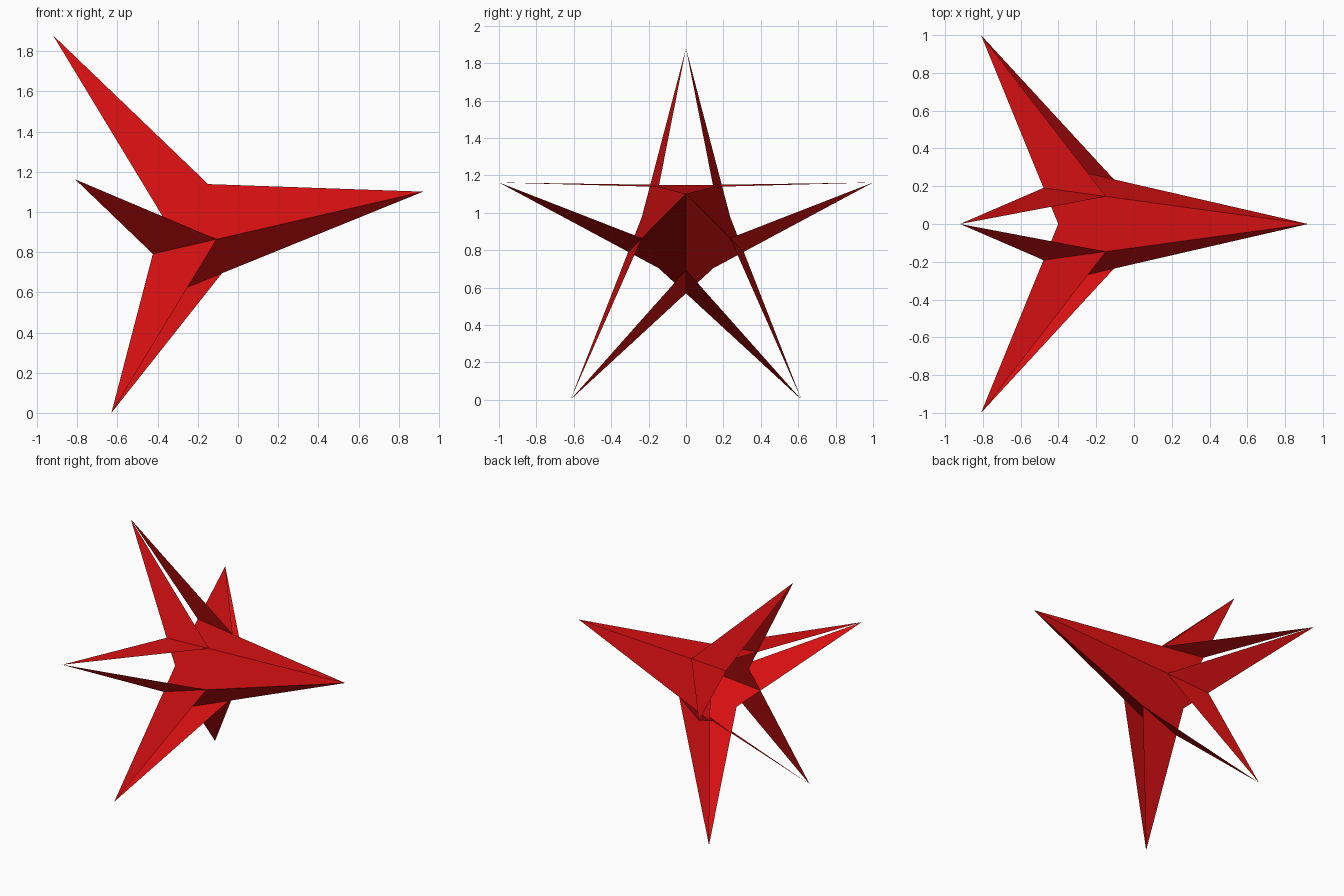
import bpy, bmesh, math
from mathutils import Vector, Matrix

cube = bpy.data.objects.get("Cube")
if cube:
    bpy.data.objects.remove(cube, do_unlink=True)

# Single red material
red = bpy.data.materials.new("bright_red")
red.use_nodes = True
colour = (0.68, 0.005, 0.006, 1.0)
red.diffuse_color = colour
bsdf = next(n for n in red.node_tree.nodes if n.type == 'BSDF_PRINCIPLED')
bsdf.inputs["Base Color"].default_value = colour

# Proportions: panels are equilateral triangles with sides of 2
PHI = (1 + math.sqrt(5)) / 2
RADIUS = 1 / math.sin(math.radians(72))    # ring of the five rear tips
LENGTH = math.sqrt(4 - RADIUS ** 2)        # ring centre to nose
NOTCH = 2 / PHI ** 4                       # depth of the notch in each triangle side
TILT = math.radians(8.8)                   # nose pitched upward

nose = Vector((LENGTH, 0, 0))
tips = []
for i in range(5):
    a = math.radians(72 * i)
    tips.append(Vector((0, RADIUS * math.sin(a), RADIUS * math.cos(a))))


def star_panel(bm, a, b, c, outward):
    """Flat three-pointed star cut from the triangle a, b, c."""
    centre = (a + b + c) / 3
    pts = []
    for p, q in ((a, b), (b, c), (c, a)):
        pts += [p, centre.lerp((p + q) / 2, NOTCH)]
    face = bm.faces.new([bm.verts.new(p) for p in pts])
    face.normal_update()
    if face.normal.dot(outward) < 0:
        face.normal_flip()


# Five crossing panels share the nose; each reaches two rear tips
bm = bmesh.new()
for i in range(5):
    star_panel(bm, nose, tips[(i + 1) % 5], tips[i - 1], tips[i])
bmesh.ops.remove_doubles(bm, verts=bm.verts, dist=1e-4)

# Pitch the nose up, rest the lowest tips on the floor and centre the length
bm.transform(Matrix.Rotation(-TILT, 4, 'Y'))
xs = [v.co.x for v in bm.verts]
low = min(v.co.z for v in bm.verts)
bm.transform(Matrix.Translation((-(min(xs) + max(xs)) / 2, 0, -low)))

mesh = bpy.data.meshes.new("star_shell")
bm.to_mesh(mesh)
bm.free()
mesh.materials.append(red)
shell = bpy.data.objects.new("star_shell", mesh)
bpy.context.collection.objects.link(shell)
